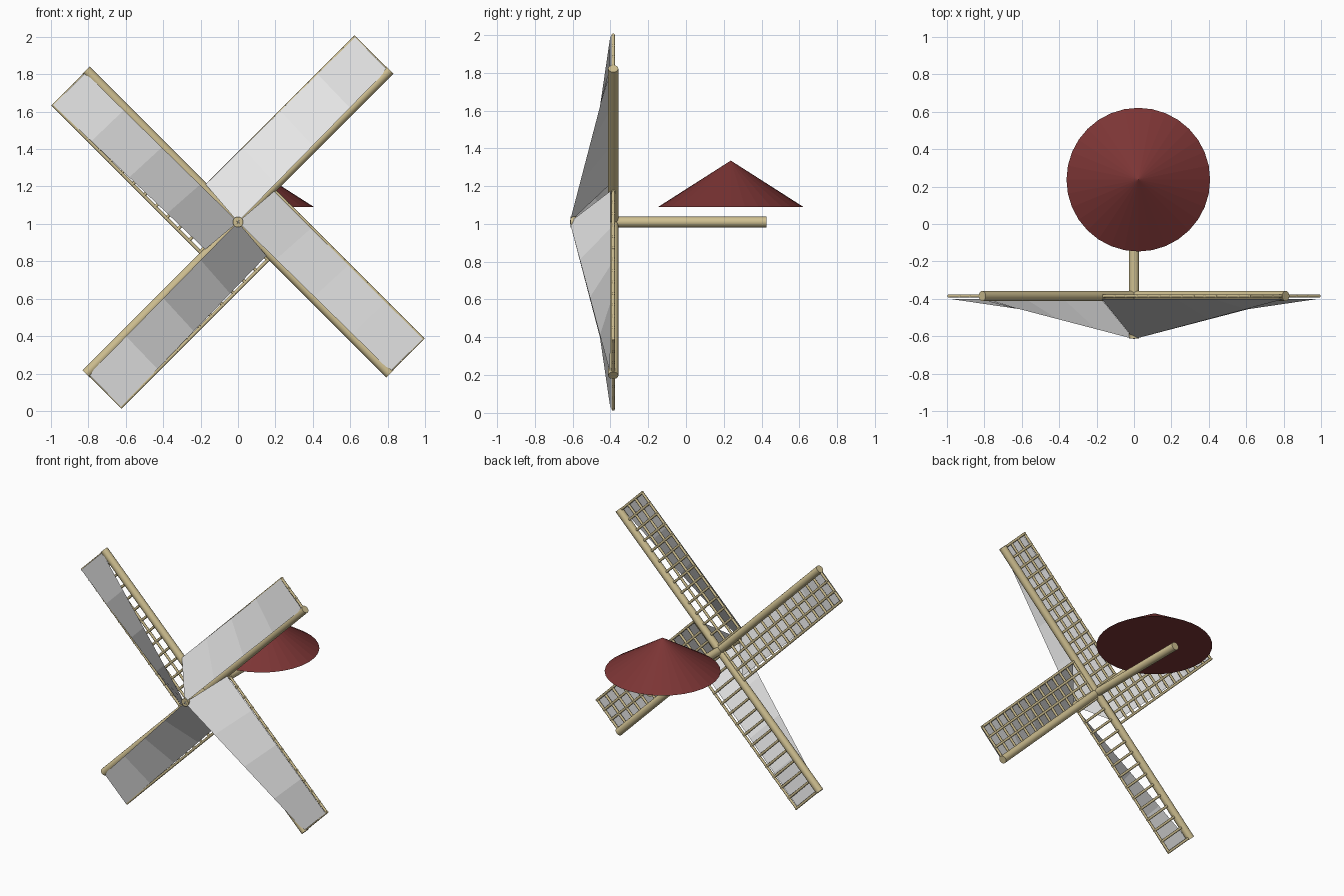
import bpy, bmesh, math
from mathutils import Vector

if "Cube" in bpy.data.objects:
    bpy.data.objects.remove(bpy.data.objects["Cube"])

HUB = Vector((0, -0.385, 1.01))
TIP_Y = -0.615          # front end of the axle, where the sails meet


def material(name, rgb):
    m = bpy.data.materials.new(name)
    m.diffuse_color = (*rgb, 1)
    m.use_nodes = True
    m.node_tree.nodes["Principled BSDF"].inputs["Base Color"].default_value = m.diffuse_color
    return m


WOOD = material("pale wood", (0.62, 0.52, 0.28))
CLOTH = material("white cloth", (0.80, 0.80, 0.80))
RED = material("dark red", (0.20, 0.035, 0.035))


def finish(bm, name, mat, smooth=False):
    me = bpy.data.meshes.new(name)
    bm.to_mesh(me)
    bm.free()
    ob = bpy.data.objects.new(name, me)
    bpy.context.collection.objects.link(ob)
    me.materials.append(mat)
    if smooth:
        bpy.ops.object.select_all(action='DESELECT')
        bpy.context.view_layer.objects.active = ob
        ob.select_set(True)
        bpy.ops.object.shade_smooth_by_angle(angle=math.radians(50))
    return ob


def add_rod(bm, a, b, r, sides):
    a, b = Vector(a), Vector(b)
    new = bmesh.ops.create_cone(bm, cap_ends=True, segments=sides, radius1=r,
                                radius2=r, depth=(b - a).length)["verts"]
    turn = (b - a).to_track_quat('Z', 'Y').to_matrix().to_4x4()
    bmesh.ops.transform(bm, matrix=turn, verts=new)
    bmesh.ops.translate(bm, vec=(a + b) / 2, verts=new)


def blade_point(angle, along, side, y):
    """Point on a blade: distance along the spar and to its trailing side."""
    c, s = math.cos(angle), math.sin(angle)
    return Vector((along * c - side * s, y, HUB.z + along * s + side * c))


# axle
bm = bmesh.new()
add_rod(bm, (0, -0.612, HUB.z), (0, 0.425, HUB.z), 0.028, 16)
finish(bm, "axle", WOOD, True)

# two crossed spars
for name, deg in (("spar_rising", 45), ("spar_falling", 135)):
    a = math.radians(deg)
    bm = bmesh.new()
    add_rod(bm, blade_point(a, -1.148, 0, HUB.y), blade_point(a, 1.148, 0, HUB.y), 0.027, 16)
    finish(bm, name, WOOD, True)

# four blades: lattice frame and twisted sail.
# sail width at the inner end; the lower left blade has no middle rails
blades = [("upper_right", 45, 0.265, True), ("upper_left", 135, 0.228, True),
          ("lower_left", 225, 0.235, False), ("lower_right", 315, 0.252, True)]
RUNGS, START, END, WIDTH = 14, 0.03, 1.138, 0.256
for name, deg, inner, has_rails in blades:
    a = math.radians(deg)

    # lattice frame
    bm = bmesh.new()
    for i in range(RUNGS):
        u = START + (END - START) * i / (RUNGS - 1)
        add_rod(bm, blade_point(a, u, 0, HUB.y), blade_point(a, u, WIDTH + 0.008, HUB.y), 0.009, 8)
    for v in ((0.095, 0.175, WIDTH) if has_rails else (WIDTH,)):
        add_rod(bm, blade_point(a, START - 0.01, v, HUB.y),
                blade_point(a, END + 0.008, v, HUB.y), 0.009, 8)
    finish(bm, name + "_lattice", WOOD, True)

    # sail cloth, stretched from the axle tip to the frame
    bm = bmesh.new()
    corners = [blade_point(a, 0.0, 0.0, TIP_Y), blade_point(a, 1.14, 0.012, -0.402),
               blade_point(a, 0.02, inner, -0.40), blade_point(a, 1.14, WIDTH, -0.40)]
    rows = []
    for i in range(5):
        t = i / 4
        rows.append([bm.verts.new(corners[0].lerp(corners[1], t)),
                     bm.verts.new(corners[2].lerp(corners[3], t))])
    for r0, r1 in zip(rows, rows[1:]):
        bm.faces.new((r0[0], r1[0], r1[1], r0[1]))
    bmesh.ops.recalc_face_normals(bm, faces=bm.faces)
    bm.normal_update()
    if sum(f.normal.y for f in bm.faces) > 0:
        bmesh.ops.reverse_faces(bm, faces=bm.faces)
    finish(bm, name + "_sail", CLOTH)

# conical roof cap
bm = bmesh.new()
bmesh.ops.create_cone(bm, cap_ends=True, segments=32, radius1=0.384, radius2=0, depth=0.245)
bmesh.ops.translate(bm, vec=(0.023, 0.237, 1.09 + 0.1225), verts=bm.verts)
finish(bm, "roof_cone", RED)
